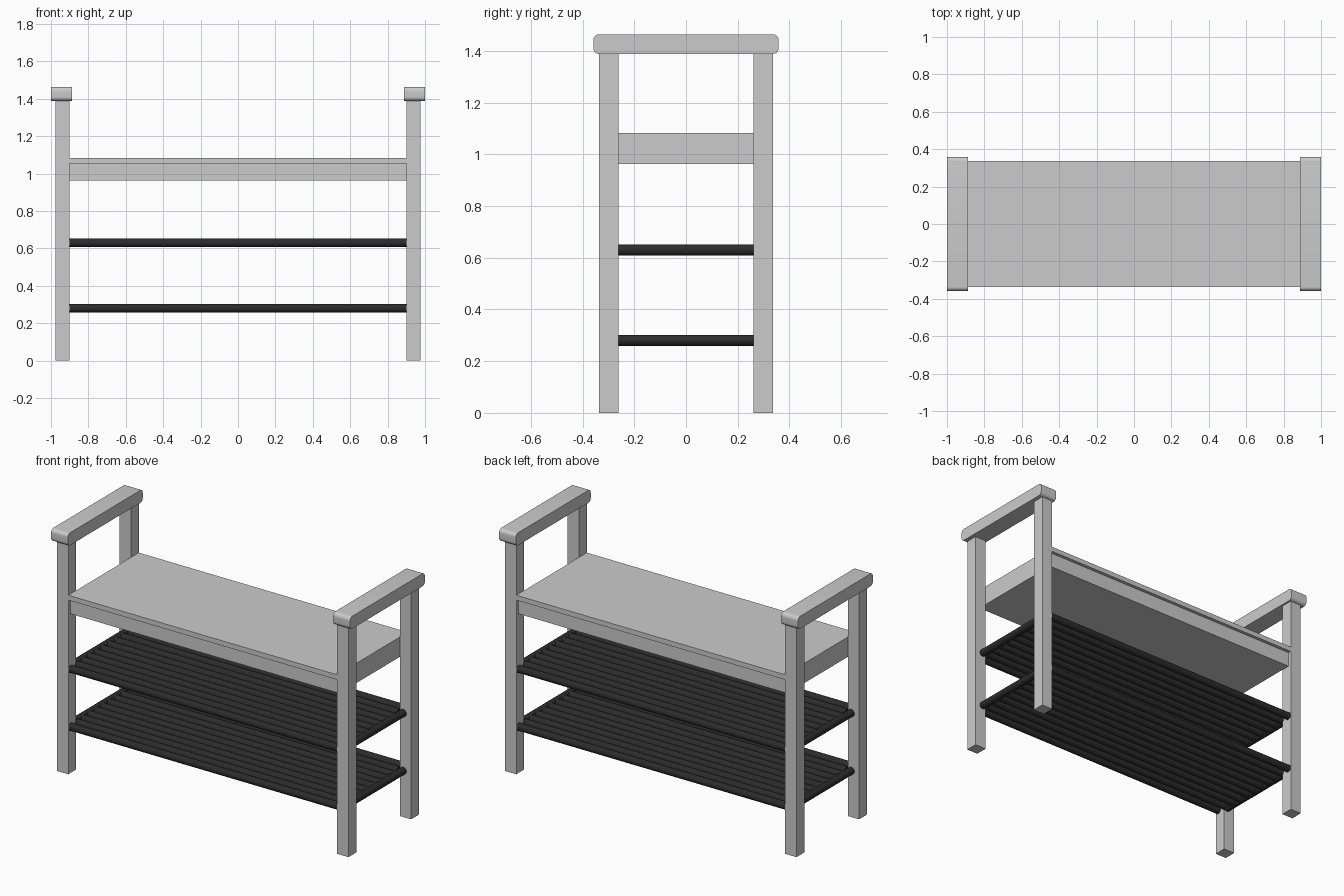
import bpy, bmesh, math
from mathutils import Matrix

if "Cube" in bpy.data.objects:
    bpy.data.objects.remove(bpy.data.objects["Cube"])

black = bpy.data.materials.new("black_metal")
black.diffuse_color = (0.025, 0.025, 0.025, 1)
black.use_nodes = True
black.node_tree.nodes["Principled BSDF"].inputs["Base Color"].default_value = black.diffuse_color


def finish(name, bm, mat=None, smooth=False):
    mesh = bpy.data.meshes.new(name)
    bmesh.ops.recalc_face_normals(bm, faces=bm.faces)
    bm.to_mesh(mesh)
    bm.free()
    obj = bpy.data.objects.new(name, mesh)
    bpy.context.collection.objects.link(obj)
    if mat:
        mesh.materials.append(mat)
    if smooth:
        bpy.ops.object.select_all(action='DESELECT')
        obj.select_set(True)
        bpy.context.view_layer.objects.active = obj
        bpy.ops.object.shade_smooth_by_angle(angle=math.radians(35))
    return obj


def box(name, x, y, z, round_x=0):
    """Box from (min, max) ranges; round_x rounds the edges running along x."""
    bm = bmesh.new()
    bmesh.ops.create_cube(bm, size=1)
    for v in bm.verts:
        v.co = [r[0] if c < 0 else r[1] for c, r in zip(v.co, (x, y, z))]
    if round_x:
        edges = [e for e in bm.edges
                 if abs(e.verts[0].co.x - e.verts[1].co.x) > 0.01]
        bmesh.ops.bevel(bm, geom=edges, offset=round_x, segments=6,
                        profile=0.5, affect='EDGES')
    return finish(name, bm, smooth=bool(round_x))


def tube(name, axis, length, radius, loc):
    bm = bmesh.new()
    turn = Matrix.Rotation(math.pi / 2, 4, 'Y' if axis == 'x' else 'X')
    bmesh.ops.create_cone(bm, cap_ends=True, segments=24, radius1=radius,
                          radius2=radius, depth=length,
                          matrix=Matrix.Translation(loc) @ turn)
    return finish(name, bm, black, True)


def span(sign, a, b):
    return tuple(sorted((sign * a, sign * b)))


# legs and armrests
for sx, side in ((-1, "left"), (1, "right")):
    for sy, end in ((-1, "front"), (1, "back")):
        box(f"{end}_{side}_leg", span(sx, 0.90, 0.975),
            span(sy, 0.262, 0.337), (0, 1.39))
    box(f"{side}_armrest", span(sx, 0.888, 1.0), (-0.358, 0.358),
        (1.388, 1.464), 0.022)

# seat board and the slightly recessed base under it
box("seat", (-0.90, 0.90), (-0.337, 0.337), (1.053, 1.083))
box("seat_base", (-0.90, 0.90), (-0.317, 0.317), (0.963, 1.053))

# two shelves: side bars between the legs carrying a row of long rods
R = 0.022
for label, z in (("lower", 0.28), ("upper", 0.63)):
    for sx, side in ((-1, "left"), (1, "right")):
        tube(f"{label}_shelf_{side}_bar", 'y', 0.524, R, (sx * 0.922, 0, z))
    for i in range(11):
        y = -0.315 + 0.063 * i
        length = 1.80 if abs(y) > 0.255 - R else 1.84
        tube(f"{label}_shelf_rod_{i + 1}", 'x', length, R, (0, y, z))
